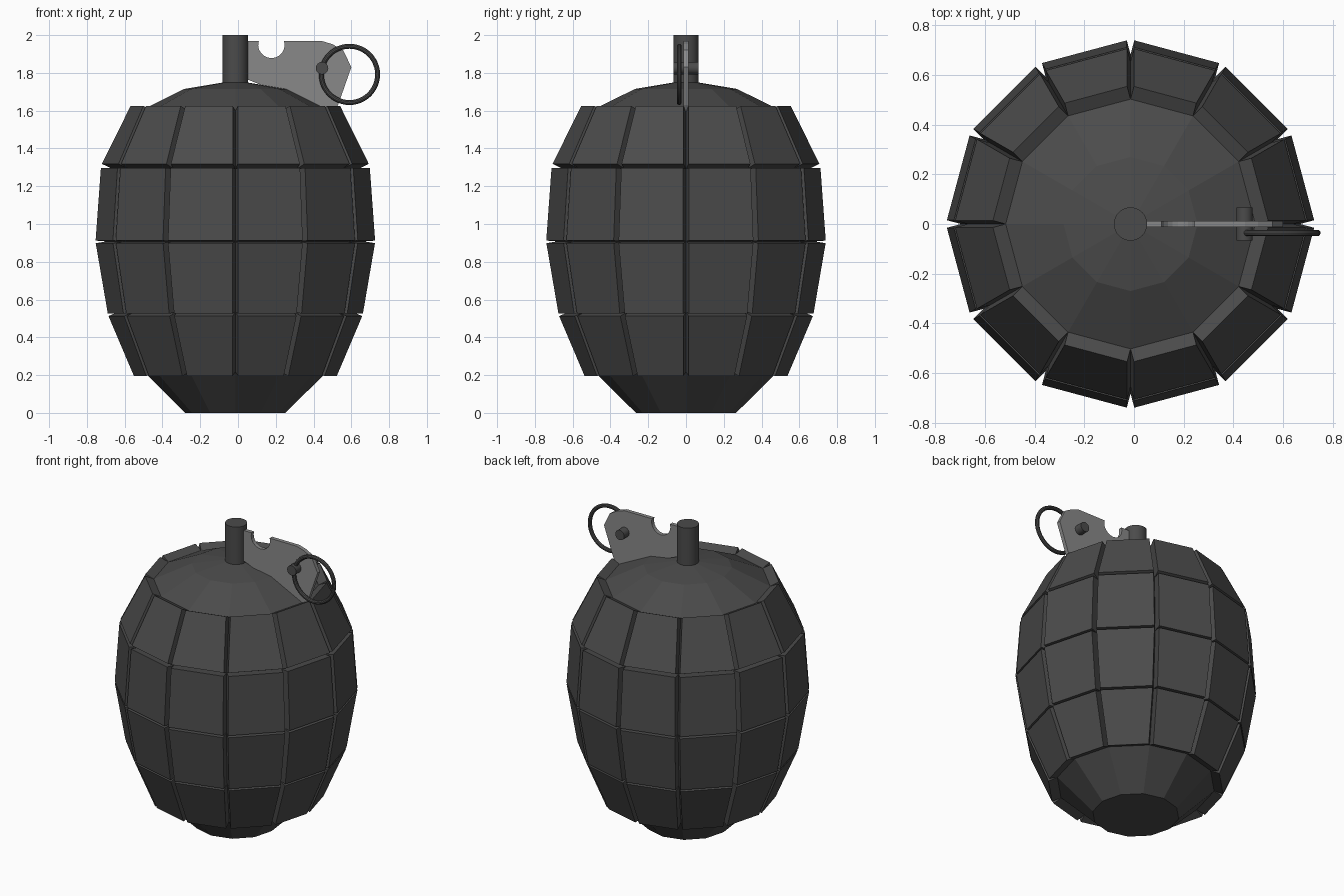
import bpy, bmesh
from math import sin, cos, pi, radians

if "Cube" in bpy.data.objects:
    bpy.data.objects.remove(bpy.data.objects["Cube"])

AX = -0.014   # body axis; the pull ring pushes the bounds to the right


def material(name, value):
    m = bpy.data.materials.new(name)
    m.diffuse_color = (value, value, value, 1)
    m.use_nodes = True
    m.node_tree.nodes["Principled BSDF"].inputs["Base Color"].default_value = m.diffuse_color
    return m


dark = material("dark_iron", 0.07)
steel = material("grey_steel", 0.25)


def make_object(name, bm, mat):
    bmesh.ops.recalc_face_normals(bm, faces=bm.faces)
    mesh = bpy.data.meshes.new(name)
    bm.to_mesh(mesh)
    bm.free()
    mesh.materials.append(mat)
    ob = bpy.data.objects.new(name, mesh)
    bpy.context.collection.objects.link(ob)


def finish(name, mat):
    ob = bpy.context.object
    ob.name = name
    ob.data.materials.append(mat)
    bpy.ops.object.shade_smooth_by_angle(angle=radians(35))


# Body: 12-sided lathe, every face of the four middle bands raised as a block
profile = [(0.265, 0), (0.484, 0.217), (0.619, 0.535), (0.683, 0.908),
           (0.655, 1.293), (0.503, 1.6), (0.27, 1.715)]
N = 12
bm = bmesh.new()
rings = [[bm.verts.new((AX + r * cos(2 * pi * i / N), r * sin(2 * pi * i / N), z))
          for i in range(N)] for r, z in profile]
blocks = []
for k in range(len(rings) - 1):
    for i in range(N):
        j = (i + 1) % N
        f = bm.faces.new((rings[k][i], rings[k][j], rings[k + 1][j], rings[k + 1][i]))
        if 1 <= k <= 4:
            blocks.append(f)
bm.faces.new(rings[0][::-1])
tip = bm.verts.new((AX, 0, 1.76))
for i in range(N):
    bm.faces.new((rings[-1][i], rings[-1][(i + 1) % N], tip))
bm.normal_update()
raised = bmesh.ops.extrude_discrete_faces(bm, faces=blocks)['faces']
bm.normal_update()
for f in raised:
    shift = f.normal * 0.059
    for v in f.verts:
        v.co += shift
make_object("segmented_body", bm, dark)

# Fuse post on top
bpy.ops.mesh.primitive_cylinder_add(vertices=32, radius=0.067, depth=0.3,
                                    location=(AX, 0, 1.85))
finish("fuse_post", dark)

# Lever plate: side outline with a round notch in the top edge
outline = [(0.0, 1.968)]
for s in range(13):
    a = radians(163 + 214 * s / 12)
    outline.append((0.177 + 0.07 * cos(a), 1.948 + 0.07 * sin(a)))
outline += [(0.447, 1.968), (0.5, 1.952), (0.557, 1.92), (0.6, 1.83),
            (0.53, 1.63), (0.51, 1.598), (0.47, 1.595), (0.42, 1.618),
            (0.05, 1.765), (0.0, 1.765)]
bm = bmesh.new()
near, far = [[bm.verts.new((x, y, z)) for x, z in outline] for y in (-0.013, 0.013)]
bm.faces.new(near)
bm.faces.new(far[::-1])
for i in range(len(outline)):
    bm.faces.new((near[i - 1], near[i], far[i], far[i - 1]))
make_object("lever_plate", bm, steel)

# Cross pin through the plate
bpy.ops.mesh.primitive_cylinder_add(vertices=24, radius=0.033, depth=0.134,
                                    location=(0.445, 0, 1.825),
                                    rotation=(pi / 2, 0, 0))
finish("cross_pin", dark)

# Pull ring
bpy.ops.mesh.primitive_torus_add(major_radius=0.149, minor_radius=0.013,
                                 major_segments=48, minor_segments=10,
                                 location=(0.59, -0.036, 1.792),
                                 rotation=(pi / 2, 0, 0))
finish("pull_ring", dark)
